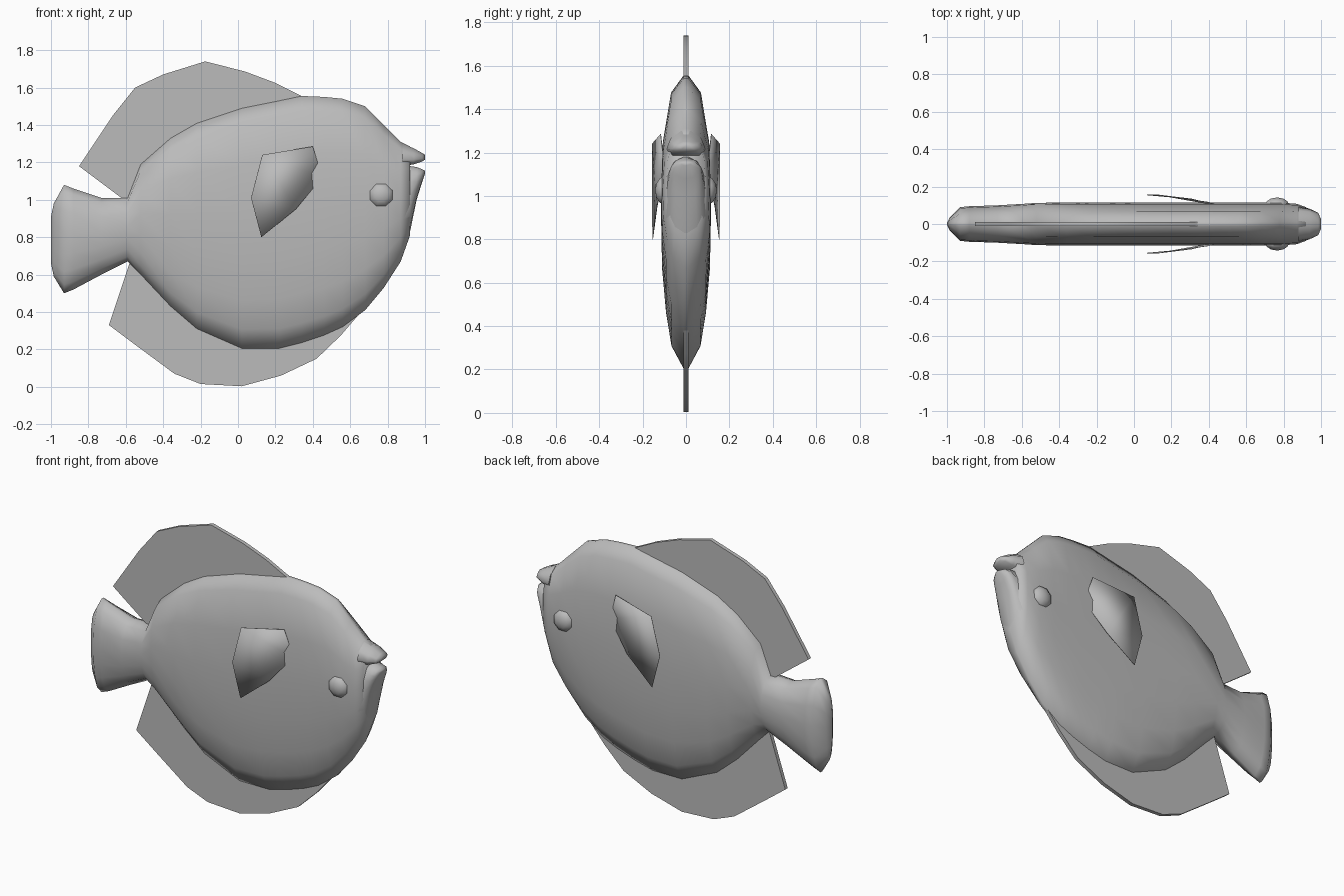
import bpy, bmesh, math
from mathutils import Matrix

cube = bpy.data.objects.get("Cube")
if cube:
    bpy.data.objects.remove(cube, do_unlink=True)

grey = bpy.data.materials.new("scale grey")
grey.use_nodes = True
COLOR = (0.5, 0.5, 0.5, 1)
grey.diffuse_color = COLOR
grey.node_tree.nodes["Principled BSDF"].inputs["Base Color"].default_value = COLOR


def finish(name, bm, angle=50):
    bmesh.ops.recalc_face_normals(bm, faces=bm.faces)
    mesh = bpy.data.meshes.new(name)
    bm.to_mesh(mesh)
    bm.free()
    mesh.materials.append(grey)
    obj = bpy.data.objects.new(name, mesh)
    bpy.context.collection.objects.link(obj)
    bpy.ops.object.select_all(action='DESELECT')
    obj.select_set(True)
    bpy.context.view_layer.objects.active = obj
    bpy.ops.object.shade_smooth_by_angle(angle=math.radians(angle))
    return obj


# Cross-section: height fraction, half-width fraction
FLANK = [(0, .1), (.08, .58), (.2, .8), (.36, .96), (.55, 1), (.76, .93), (.94, .6), (1, .1)]
LIP = [(0, .75), (.3, 1), (.7, .8), (1, .25)]


def loft(name, stations, section):
    """Skin closed rings; each station is x, bottom, top, half-width."""
    bm = bmesh.new()
    loop = [(t, w) for t, w in section] + [(t, -w) for t, w in reversed(section)]
    rings = [[bm.verts.new((x, w * half, low + t * (high - low))) for t, w in loop]
             for x, low, high, half in stations]
    n = len(loop)
    for a, b in zip(rings, rings[1:]):
        for i in range(n):
            j = (i + 1) % n
            bm.faces.new((a[i], a[j], b[j], b[i]))
    bm.faces.new(rings[0])
    bm.faces.new(rings[-1])
    return finish(name, bm, 80)


def fin(name, outline, half=.012):
    """Flat fin standing on the centre plane."""
    bm = bmesh.new()
    face = bm.faces.new([bm.verts.new((x, -half, z)) for x, z in outline])
    new = bmesh.ops.extrude_face_region(bm, geom=[face])["geom"]
    bmesh.ops.translate(bm, vec=(0, 2 * half, 0),
                        verts=[v for v in new if isinstance(v, bmesh.types.BMVert)])
    return finish(name, bm)


# Body and tail in one skin
loft("body_and_tail", [
    (-1, .66, .91, .006), (-.985, .59, .98, .035), (-.93, .5, 1.08, .09),
    (-.88, .52, 1.06, .095), (-.73, .6, 1.01, .1), (-.59, .67, 1.01, .108),
    (-.52, .6, 1.19, .113), (-.36, .43, 1.33, .115), (-.22, .31, 1.41, .115),
    (.02, .205, 1.49, .115), (.22, .205, 1.53, .115), (.34, .235, 1.555, .115),
    (.46, .275, 1.55, .115), (.56, .32, 1.54, .115), (.68, .41, 1.5, .115),
    (.78, .53, 1.4, .115), (.87, .67, 1.31, .108), (.92, .81, 1.285, .09)], FLANK)

# Mouth
loft("upper_lip", [(.88, 1.18, 1.3, .09), (.94, 1.19, 1.275, .08),
                   (.985, 1.205, 1.25, .06), (1, 1.215, 1.24, .025)], LIP)
loft("lower_jaw", [(.88, .72, 1.18, .098), (.92, .83, 1.18, .088), (.955, 1, 1.175, .075),
                   (.98, 1.08, 1.165, .06), (1, 1.14, 1.155, .02)], FLANK)

# Centre fins
fin("dorsal_fin", [(-.61, 1), (-.85, 1.18), (-.67, 1.45), (-.55, 1.6), (-.4, 1.67),
                   (-.175, 1.74), (.04, 1.685), (.2, 1.625), (.34, 1.555),
                   (.2, 1.45), (-.2, 1.3), (-.5, 1)])
fin("anal_fin", [(-.57, .69), (-.69, .33), (-.55, .225), (-.34, .07), (-.2, .015),
                 (.02, .003), (.23, .06), (.42, .15), (.55, .275), (.64, .38),
                 (.4, .4), (0, .35), (-.3, .5)])

# Paired fins and eyes
PADDLE = [(.07, .157, 1.01), (.13, .157, 1.24), (.4, .118, 1.285),
          (.45, .1, 1.12), (.31, .135, .95), (.125, .155, .8)]
for side, s in (("left", 1), ("right", -1)):
    bm = bmesh.new()
    v = [bm.verts.new((x, s * y, z)) for x, y, z in PADDLE]
    for quad in ((0, 1, 4, 5), (1, 2, 3, 4)):
        bm.faces.new([v[i] for i in quad])
    paddle = finish(side + "_pectoral_fin", bm)
    paddle.modifiers.new("thickness", 'SOLIDIFY').thickness = .003

    bm = bmesh.new()
    bmesh.ops.create_uvsphere(
        bm, u_segments=8, v_segments=6, radius=.07,
        matrix=Matrix.Translation((.765, s * .1, 1.025)) @ Matrix.Diagonal((1, .6, 1, 1))
        @ Matrix.Rotation(math.pi / 2, 4, 'X') @ Matrix.Rotation(math.pi / 8, 4, 'Z'))
    finish(side + "_eye", bm, 80)
